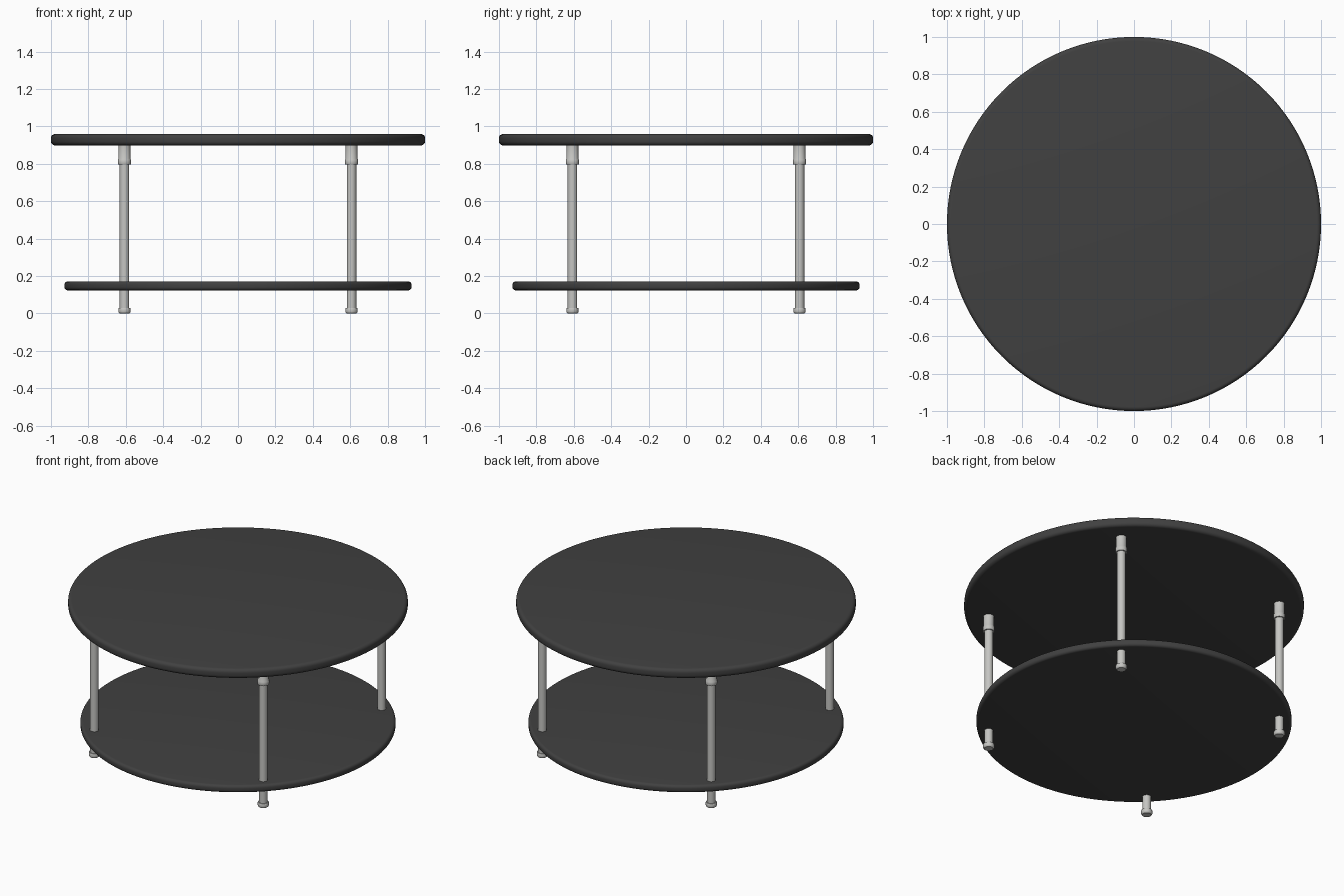
import bpy, bmesh, math

if "Cube" in bpy.data.objects:
    bpy.data.objects.remove(bpy.data.objects["Cube"])


def material(name, rgb):
    m = bpy.data.materials.new(name)
    m.diffuse_color = (*rgb, 1.0)
    m.use_nodes = True
    m.node_tree.nodes["Principled BSDF"].inputs["Base Color"].default_value = m.diffuse_color
    return m


dark = material("dark grey", (0.052, 0.052, 0.052))
metal = material("pale metal", (0.56, 0.56, 0.54))


def lathe(name, profile, mat, sides, x=0, y=0):
    """Closed solid of revolution from (radius, z) points, bottom to top."""
    bm = bmesh.new()
    rings = [[bm.verts.new((r * math.cos(2 * math.pi * i / sides),
                            r * math.sin(2 * math.pi * i / sides), z))
              for i in range(sides)] for r, z in profile]
    for a, b in zip(rings, rings[1:]):
        for i in range(sides):
            j = (i + 1) % sides
            bm.faces.new((a[i], a[j], b[j], b[i]))
    bm.faces.new(rings[0][::-1])
    bm.faces.new(rings[-1])
    me = bpy.data.meshes.new(name)
    bm.to_mesh(me)
    bm.free()
    me.materials.append(mat)
    ob = bpy.data.objects.new(name, me)
    ob.location = (x, y, 0)
    bpy.context.collection.objects.link(ob)
    bpy.ops.object.select_all(action='DESELECT')
    ob.select_set(True)
    bpy.context.view_layer.objects.active = ob
    bpy.ops.object.shade_smooth_by_angle(angle=math.radians(35))
    return ob


def rounded_disc(radius, z0, z1, c, steps=5):
    """Disc profile with rounded rim corners of radius c."""
    arc = [math.pi / 2 * k / steps for k in range(steps + 1)]
    low = [(radius - c + c * math.sin(a), z0 + c - c * math.cos(a)) for a in arc]
    high = [(radius - c + c * math.cos(a), z1 - c + c * math.sin(a)) for a in arc]
    return low + high


# Round top and lower shelf
lathe("table_top", rounded_disc(1.0, 0.898, 0.959, 0.022), dark, 128)
lathe("lower_shelf", rounded_disc(0.928, 0.123, 0.171, 0.018), dark, 128)

# Four legs, each with a foot and a stepped collar under the top
P = 0.607
for side_y, ny in ((-1, "front"), (1, "back")):
    for side_x, nx in ((-1, "left"), (1, "right")):
        x, y = P * side_x, P * side_y
        tag = f"{ny}_{nx}"
        lathe(f"{tag}_leg", [(0.0255, 0.01), (0.0255, 0.89)], metal, 32, x, y)
        lathe(f"{tag}_foot", [(0.026, 0.0), (0.031, 0.004), (0.033, 0.009),
                              (0.033, 0.027), (0.031, 0.03)], metal, 32, x, y)
        lathe(f"{tag}_collar", [(0.033, 0.795), (0.035, 0.798), (0.035, 0.822),
                                (0.031, 0.828), (0.031, 0.9)], metal, 32, x, y)
